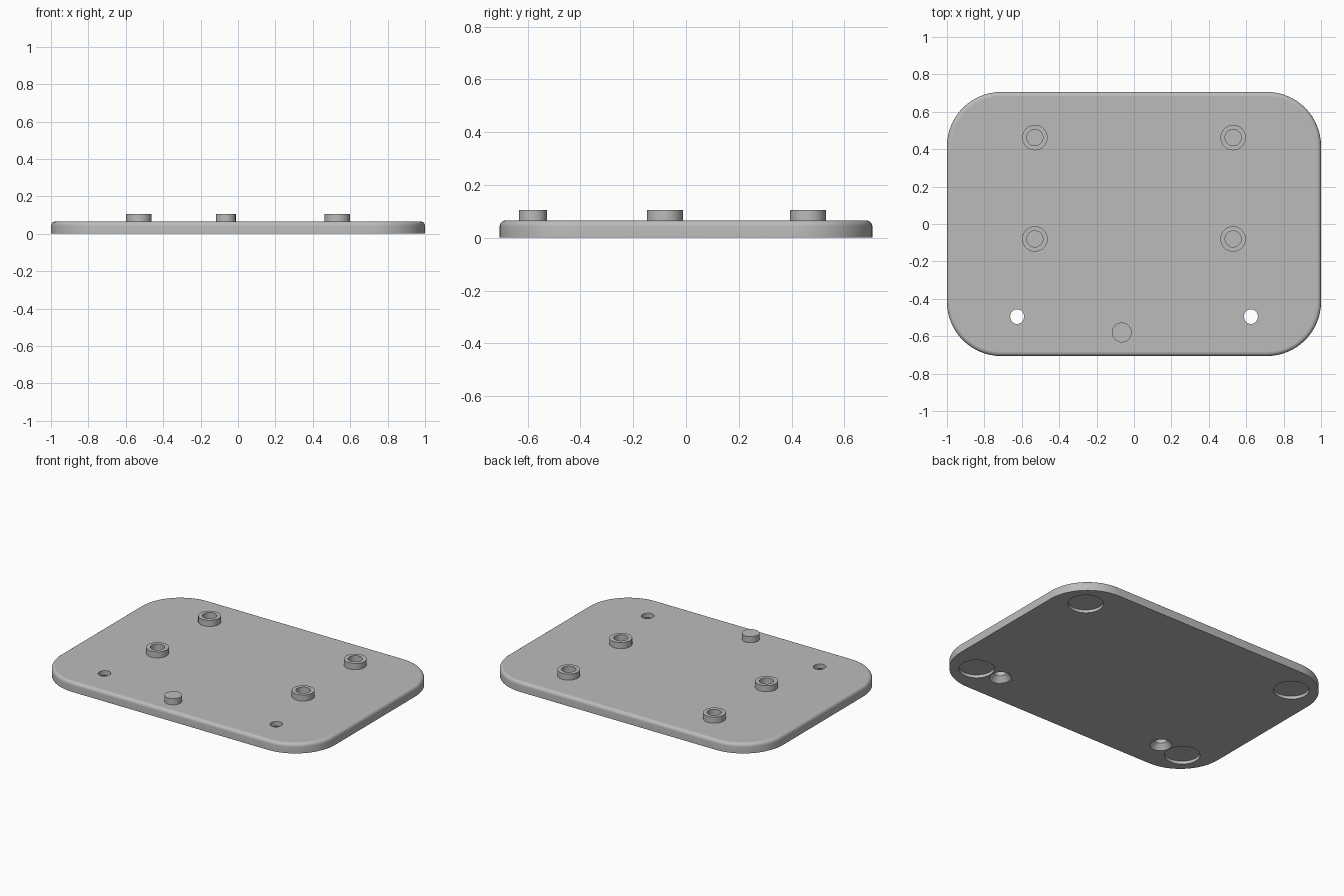
import bpy, bmesh, math

if "Cube" in bpy.data.objects:
    bpy.data.objects.remove(bpy.data.objects["Cube"])

PLATE_Z, BOSS_Z = 0.065, 0.105

grey = bpy.data.materials.new("grey_plastic")
grey.diffuse_color = (0.5, 0.5, 0.5, 1)
grey.use_nodes = True
grey.node_tree.nodes["Principled BSDF"].inputs["Base Color"].default_value = grey.diffuse_color


def stack(name, rings, closed=False):
    """Skin a list of equal-length point rings; cap the ends or close the loop."""
    bm = bmesh.new()
    vs = [[bm.verts.new(p) for p in r] for r in rings]
    n = len(vs[0])
    pairs = list(zip(vs, vs[1:])) + ([(vs[-1], vs[0])] if closed else [])
    for a, b in pairs:
        for i in range(n):
            j = (i + 1) % n
            bm.faces.new((a[i], a[j], b[j], b[i]))
    if not closed:
        bm.faces.new(vs[0][::-1])
        bm.faces.new(vs[-1])
    bmesh.ops.recalc_face_normals(bm, faces=bm.faces)
    me = bpy.data.meshes.new(name)
    bm.to_mesh(me)
    bm.free()
    me.materials.append(grey)
    ob = bpy.data.objects.new(name, me)
    bpy.context.collection.objects.link(ob)
    return ob


def lathe(name, profile, x, y, closed=False, sy=1.0, n=48):
    """Revolve (radius, z) points about a vertical axis at x, y."""
    t = [2 * math.pi * i / n for i in range(n)]
    return stack(name, [[(x + r * math.cos(a), y + sy * r * math.sin(a), z) for a in t]
                        for r, z in profile], closed)


def outline(inset, z, hx=1.0, hy=0.706, r=0.29, seg=16):
    """Rounded rectangle, pulled in by inset."""
    pts = []
    for k, (sx, sy) in enumerate([(1, 1), (-1, 1), (-1, -1), (1, -1)]):
        for i in range(seg + 1):
            a = math.pi / 2 * (k + i / seg)
            pts.append((sx * (hx - r) + (r - inset) * math.cos(a),
                        sy * (hy - r) + (r - inset) * math.sin(a), z))
    return pts


def smooth(ob):
    """Smooth curved faces, keep level faces flat."""
    bpy.ops.object.select_all(action='DESELECT')
    ob.select_set(True)
    bpy.context.view_layer.objects.active = ob
    bpy.ops.object.shade_smooth_by_angle(angle=math.radians(30))
    for p in ob.data.polygons:
        if abs(p.normal.z) > 0.999:
            p.use_smooth = False


# Base plate with a rounded top edge
F = 0.022
rings = [outline(0, 0)]
for i in range(7):
    a = math.pi / 2 * i / 6
    rings.append(outline(F * (1 - math.cos(a)), PLATE_Z - F + F * math.sin(a)))
plate = stack("base_plate", rings)

# Cutters: round foot recesses and countersunk screw holes
cutters = []
for sx in (-1, 1):
    for sy in (-1, 1):
        cutters.append(lathe("foot_recess_cutter", [(0.106, -0.02), (0.106, 0.02)],
                             sx * 0.80, sy * 0.506))
    cutters.append(lathe("screw_hole_cutter",
                         [(0.073, -0.01), (0.037, 0.035), (0.037, 0.1)],
                         sx * 0.625, -0.495, sy=1.06))
bpy.context.view_layer.objects.active = plate
for c in cutters:
    c.hide_render = True
    m = plate.modifiers.new("cut", 'BOOLEAN')
    m.operation, m.solver, m.object = 'DIFFERENCE', 'EXACT', c
    bpy.ops.object.modifier_apply(modifier=m.name)
for c in cutters:
    bpy.data.objects.remove(c)
smooth(plate)

# Four hollow standoffs
for x in (-0.53, 0.53):
    for y in (-0.08, 0.462):
        smooth(lathe("standoff", [(0.068, PLATE_Z - 0.002), (0.068, BOSS_Z),
                                  (0.043, BOSS_Z), (0.043, PLATE_Z - 0.002)], x, y, closed=True))

# Solid locating peg near the front edge
smooth(lathe("locating_peg", [(0.053, PLATE_Z - 0.002), (0.053, BOSS_Z)], -0.065, -0.58))
